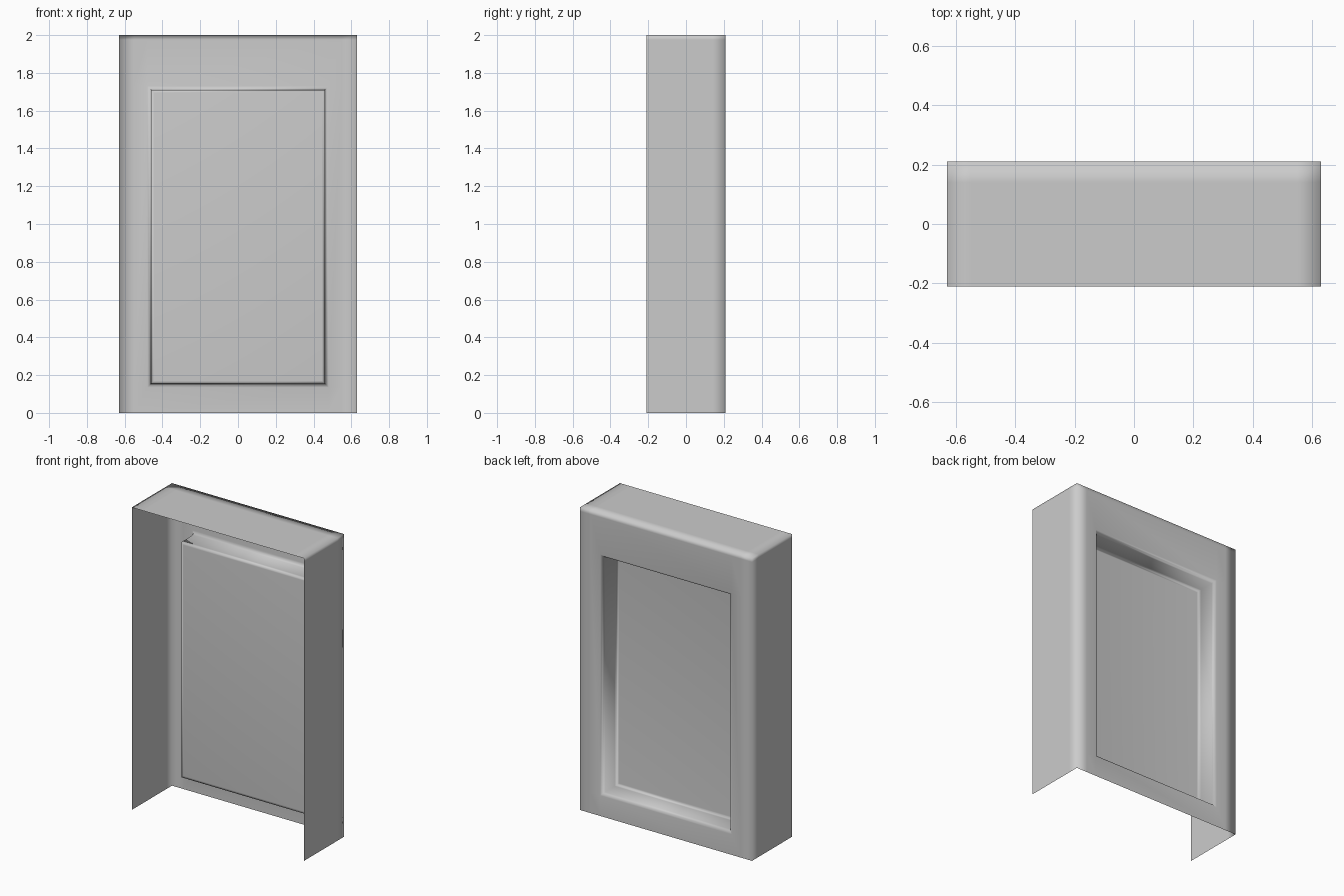
import bpy, bmesh

if "Cube" in bpy.data.objects:
    bpy.data.objects.remove(bpy.data.objects["Cube"])

W, D, H = 0.63, 0.21, 2.0                 # half width, half depth, height
OX, OZ0, OZ1 = 0.48, 0.135, 1.73          # opening in the back sheet
XS = [-W, -0.55, -OX, OX, 0.55, W]
YS = [-D, 0.14, D]
ZS = [0, OZ0, OZ1, 1.975, H]

bm = bmesh.new()


def sheet(us, vs, place, skip=None):
    """Grid of quads over two lists of cut positions."""
    grid = [[bm.verts.new(place(u, v)) for v in vs] for u in us]
    for i in range(len(us) - 1):
        for j in range(len(vs) - 1):
            if (i, j) != skip:
                bm.faces.new((grid[i][j], grid[i + 1][j],
                              grid[i + 1][j + 1], grid[i][j + 1]))


# back sheet with opening, two side sheets, top sheet (front and bottom open)
sheet(XS, ZS, lambda x, z: (x, D, z), skip=(2, 1))
for s in (-1, 1):
    sheet(YS, ZS, lambda y, z: (s * W, y, z))
sheet(XS, YS, lambda x, y: (x, y, H))

# recess: rings stepping inward from the opening, closed by the panel
prev = None
for inset, y in [(0, D), (0.012, 0.203), (0.018, 0.185),
                 (0.02, 0.085), (0.02, 0.067), (0.035, 0.065)]:
    x, z0, z1 = OX - inset, OZ0 + inset, OZ1 - inset
    ring = [bm.verts.new(p) for p in
            ((-x, y, z0), (x, y, z0), (x, y, z1), (-x, y, z1))]
    if prev:
        for i in range(4):
            k = (i + 1) % 4
            bm.faces.new((prev[i], prev[k], ring[k], ring[i]))
    prev = ring
bm.faces.new(prev)

bmesh.ops.remove_doubles(bm, verts=bm.verts, dist=0.0005)
bmesh.ops.recalc_face_normals(bm, faces=bm.faces)
bm.normal_update()
# make the outside face outward
top = max(bm.faces, key=lambda f: f.calc_center_median().z)
if top.normal.z < 0:
    bmesh.ops.reverse_faces(bm, faces=bm.faces)
for f in bm.faces:
    f.smooth = True

mesh = bpy.data.meshes.new("recessed_panel_shell")
bm.to_mesh(mesh)
bm.free()
obj = bpy.data.objects.new("recessed_panel_shell", mesh)
bpy.context.collection.objects.link(obj)
